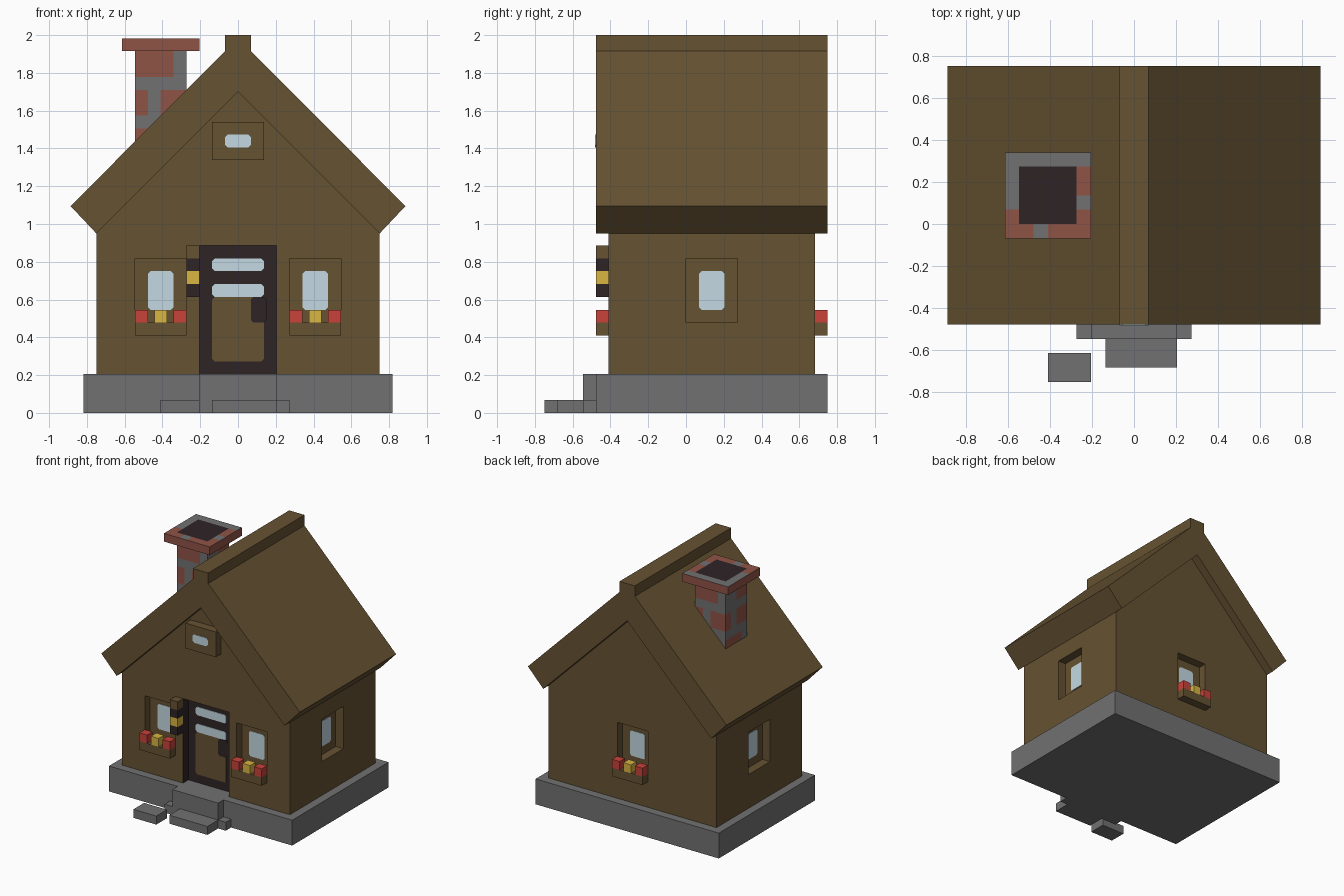
import bpy, bmesh, math
from mathutils import Matrix, Vector

cube = bpy.data.objects.get("Cube")
if cube:
    bpy.data.objects.remove(cube, do_unlink=True)

U = 0.0682  # building module


def material(name, rgb):
    lin = [((c / 255 + 0.055) / 1.055) ** 2.4 for c in rgb]
    m = bpy.data.materials.new(name)
    m.use_nodes = True
    m.diffuse_color = (*lin, 1)
    bsdf = next(n for n in m.node_tree.nodes if n.type == "BSDF_PRINCIPLED")
    bsdf.inputs["Base Color"].default_value = (*lin, 1)
    bsdf.inputs["Roughness"].default_value = 0.9
    return m


WOOD = material("brown wood", (102, 82, 50))
STONE = material("grey stone", (113, 113, 113))
DARK = material("dark timber", (46, 36, 38))
GLASS = material("pale glass", (196, 217, 226))
RED = material("red petals", (200, 66, 58))
YELLOW = material("yellow petals", (216, 182, 66))
BRICK = material("red brick", (144, 84, 70))


def finish(name, bm, mats, frame=None):
    bmesh.ops.recalc_face_normals(bm, faces=bm.faces)
    mesh = bpy.data.meshes.new(name)
    bm.to_mesh(mesh)
    bm.free()
    for m in mats:
        mesh.materials.append(m)
    if frame:
        mesh.transform(frame)
    obj = bpy.data.objects.new(name, mesh)
    bpy.context.collection.objects.link(obj)
    return obj


def prism(name, profile, y0, y1, mat, frame=None):
    """Extrude an x-z profile along y."""
    bm = bmesh.new()
    face = bm.faces.new([bm.verts.new((x, y0, z)) for x, z in profile])
    out = bmesh.ops.extrude_face_region(bm, geom=[face])["geom"]
    moved = [v for v in out if isinstance(v, bmesh.types.BMVert)]
    bmesh.ops.translate(bm, verts=moved, vec=(0, y1 - y0, 0))
    return finish(name, bm, [mat], frame)


def box(name, x, y, z, mat, frame=None):
    """Box from module ranges on each axis."""
    (x0, x1), (z0, z1) = [(a * U, b * U) for a, b in (x, z)]
    return prism(name, [(x0, z0), (x1, z0), (x1, z1), (x0, z1)], y[0] * U, y[1] * U, mat, frame)


def plate(name, x, z, y, mat, frame=None, chamfer=0.2):
    """Thin panel with clipped corners facing -y."""
    c = chamfer * U
    x0, x1, z0, z1 = x[0] * U, x[1] * U, z[0] * U, z[1] * U
    pts = [(x0 + c, z0), (x1 - c, z0), (x1, z0 + c), (x1, z1 - c),
           (x1 - c, z1), (x0 + c, z1), (x0, z1 - c), (x0, z0 + c)]
    return prism(name, pts, y * U - 0.004, y * U, mat, frame)


def sliced_box(name, lo, size, mats, rule):
    """Box cut into module cells; rule(cell, normal) picks the material."""
    bm = bmesh.new()
    bmesh.ops.create_cube(bm, size=1)
    size, lo = Vector(size), Vector(lo)
    for v in bm.verts:
        v.co = Vector((v.co[i] + 0.5) * size[i] for i in range(3))
    for axis in range(3):
        normal = Vector((axis == 0, axis == 1, axis == 2))
        for k in range(1, math.ceil(size[axis])):
            bmesh.ops.bisect_plane(bm, geom=bm.verts[:] + bm.edges[:] + bm.faces[:],
                                   plane_co=normal * k, plane_no=normal)
    bm.normal_update()
    for f in bm.faces:
        cell = [math.floor(c) for c in f.calc_center_median()]
        f.material_index = rule(cell, f.normal)
    return finish(name, bm, mats, Matrix.Scale(U, 4) @ Matrix.Translation(lo))


def frame_at(x, y, degrees):
    return Matrix.Translation((x * U, y * U, 0)) @ Matrix.Rotation(math.radians(degrees), 4, "Z")


# Stone base, porch, step and stepping stone
box("stone_base", (-12, 12), (-7, 11), (0, 3), STONE)
box("porch", (-3, 3), (-8, -7), (0, 3), STONE)
for side, x in (("right", -4), ("left", 3)):
    box(side + "_porch_block", (x, x + 1), (-8, -7), (0, 1), STONE)
box("front_step", (-2, 3), (-10, -8), (0, 1), STONE)
box("stepping_stone", (-6, -3), (-11, -9), (0, 1), STONE)

# House body with gables
eave, peak = 0.95, 1.7
walls = prism("walls", [(-11 * U, 3 * U), (11 * U, 3 * U), (11 * U, eave), (0, peak), (-11 * U, eave)],
              -6 * U, 10 * U, WOOD)
walls.data.materials.append(DARK)

# Window positions on the walls: frame and whether there is a flower box
windows = {
    "front_right_window": (frame_at(-6, -6, 0), True),
    "front_left_window": (frame_at(6, -6, 0), True),
    "back_window": (frame_at(0, 10, 180), True),
    "left_window": (frame_at(11, 2, 90), False),
    "right_window": (frame_at(-11, 2, -90), False),
}

# Recesses for windows and door
cutters = [box("recess_cutter", (-2, 2), (-1, 1), (7, 12), WOOD, f) for f, _ in windows.values()]
cutters.append(box("door_cutter", (-3, 3), (-7, -5), (3, 13), WOOD))
for c in cutters:
    mod = walls.modifiers.new("recess", "BOOLEAN")
    mod.operation, mod.solver, mod.object = "DIFFERENCE", "EXACT", c
bpy.context.view_layer.update()
cut = bpy.data.meshes.new_from_object(walls.evaluated_get(bpy.context.evaluated_depsgraph_get()))
walls.modifiers.clear()
walls.data = cut
for c in cutters:
    bpy.data.objects.remove(c, do_unlink=True)
for p in cut.polygons:
    c = p.center
    in_door = abs(c.x) < 3.1 * U and -5.9 * U < c.y < -4.9 * U and c.z < 13.1 * U
    p.material_index = 1 if in_door else 0

# Panes, flower boxes and flowers
for name, (frame, flowers) in windows.items():
    plate(name + "_pane", (-1, 1), (8, 11), 1, GLASS, frame)
    if flowers:
        box(name + "_flower_box", (-2, 2), (-1, 0), (6, 7), WOOD, frame)
        for i, mat in enumerate((RED, YELLOW, RED)):
            x = -2 + 1.5 * i
            box(f"{name}_flower_{i + 1}", (x, x + 1), (-1, 0), (7, 8), mat, frame)

# Door
plate("door_panel", (-2, 2), (4, 9), -5, WOOD)
plate("door_upper_pane", (-2, 2), (11, 12), -5, GLASS)
plate("door_lower_pane", (-2, 2), (9, 10), -5, GLASS)
plate("door_latch", (1, 2.2), (7, 9), -5.07, DARK)

# Lantern beside the door
for part, z, mat in (("base", 9, DARK), ("light", 10, YELLOW), ("top", 11, DARK), ("cap", 12, WOOD)):
    box("lantern_" + part, (-4, -3), (-7, -6), (z, z + 1), mat)

# Gable window
box("gable_window_box", (-2, 2), (-7, -6), (19.62, 22.6), WOOD)
plate("gable_window_pane", (-1, 1), (20.6, 21.6), -7, GLASS)

# Roof with ridge
half = [(0.75, 0.95), (13 * U, 1.095), (U, 1.915), (U, 2.0)]
roof = [(0, peak)] + half + [(-x, z) for x, z in reversed(half)]
prism("roof", roof, -7 * U, 11 * U, WOOD)


# Chimney shaft and cap
def shaft_rule(cell, n):
    rows = ({0, 1, 2}, {0, 2, 3}, {0, 1, 2})
    depth = 9 - cell[2]
    if abs(n.z) > 0.5 or depth % 3 == 2:
        return 0
    along = cell[0] if abs(n.y) > 0.5 else cell[1]
    if n.y > 0.5 or n.x < -0.5:
        along = 3 - along
    row = depth // 3
    if abs(n.x) > 0.5 and row == 0:
        return int(along > 1)
    return int(along in rows[min(row, 2)])


def cap_rule(cell, n):
    i, j = cell[:2]
    if n.z < 0.5:
        return 1
    if 1 <= i <= 4 and 1 <= j <= 4:
        return 2
    grey = j == 5 or (i in (0, 5) and j == 2) or (i == 0 and j > 2) or (j == 0 and i == 2)
    return 0 if grey else 1


sliced_box("chimney_shaft", (-8, 0, 18.08), (4, 4, 10), [STONE, BRICK], shaft_rule)
sliced_box("chimney_cap", (-9, -1, 28.08), (6, 6, 0.97), [STONE, BRICK, DARK], cap_rule)
